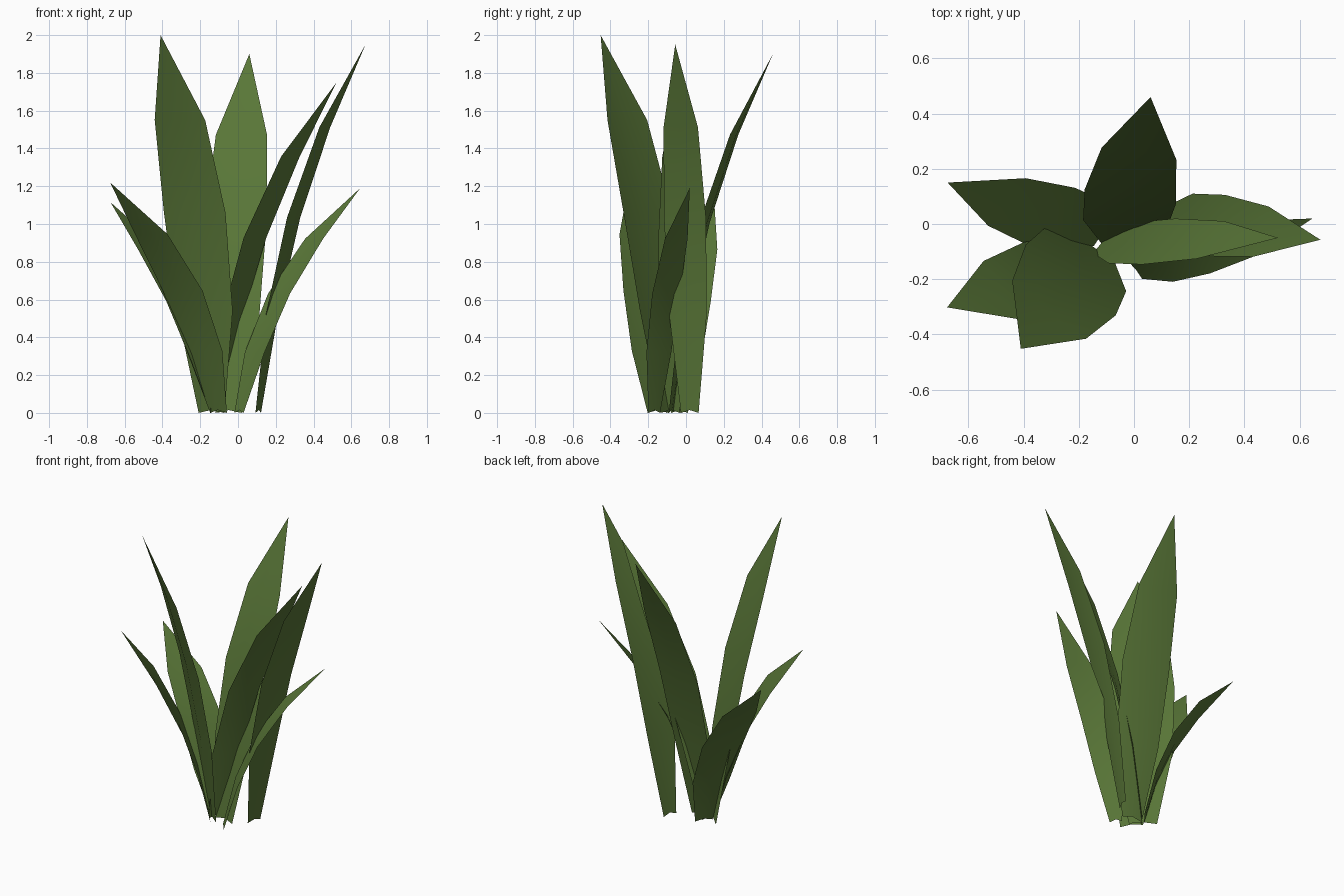
import bpy
import bmesh
from mathutils import Vector

cube = bpy.data.objects.get("Cube")
if cube:
    bpy.data.objects.remove(cube, do_unlink=True)

# One leaf green
green = bpy.data.materials.new("leaf_green")
green.use_nodes = True
colour = (0.1, 0.183, 0.039, 1.0)
green.diffuse_color = colour
shader = green.node_tree.nodes["Principled BSDF"]
shader.inputs["Base Color"].default_value = colour
shader.inputs["Roughness"].default_value = 0.9

# Shared leaf outline: (height fraction, outward lean fraction, width fraction)
OUTLINE = [(0, 0, 0.42), (0.27, 0.13, 0.9), (0.53, 0.33, 1.0), (0.775, 0.62, 0.82)]
KEEL = 0.08  # depth of the centre fold against the half width


def make_leaf(name, base, tip, half_width):
    """Build a bending, softly folded blade from its root, tip and widest half span."""
    root = Vector((*base, 0.0))
    end = Vector(tip)
    side = Vector((*half_width, 0.0))
    lean = end - root
    outward = Vector((-side.y, side.x, 0.0))
    if outward.dot(lean) < 0:
        outward.negate()

    bm = bmesh.new()
    rows = []
    for height, bend, width in OUTLINE:
        centre = root + Vector((lean.x * bend, lean.y * bend, lean.z * height))
        middle = centre + outward * (KEEL * width)
        if height == 0:
            middle.z += 0.015
        points = (centre - side * width, middle, centre + side * width)
        rows.append([bm.verts.new(p) for p in points])

    # Strips between rows, then the pointed end
    for low, high in zip(rows, rows[1:]):
        for i in range(2):
            bm.faces.new((low[i], low[i + 1], high[i + 1], high[i]))
    point = bm.verts.new(end)
    for i in range(2):
        bm.faces.new((rows[-1][i], rows[-1][i + 1], point))

    # Face the upper side of the leaf inward and up
    bm.normal_update()
    if sum((f.normal.dot(outward) for f in bm.faces), 0.0) > 0:
        bmesh.ops.reverse_faces(bm, faces=bm.faces[:])
    for face in bm.faces:
        face.smooth = True

    mesh = bpy.data.meshes.new(name)
    bm.to_mesh(mesh)
    bm.free()
    mesh.materials.append(green)
    leaf = bpy.data.objects.new(name, mesh)
    bpy.context.collection.objects.link(leaf)


# Tall inner leaves
make_leaf("tall_front_leaf", (-0.14, -0.08), (-0.41, -0.452, 2.0), (0.163, -0.128))
make_leaf("tall_back_leaf", (-0.05, -0.08), (0.06, 0.46, 1.9), (0.165, -0.027))
make_leaf("tall_left_leaf", (0.107, 0.02), (0.675, -0.057, 1.95), (0.035, 0.111))
make_leaf("middle_left_leaf", (-0.123, -0.07), (0.522, -0.05, 1.75), (0.06, 0.083))

# Short outer leaves
make_leaf("short_left_leaf", (0.005, -0.168), (0.647, 0.02, 1.19), (0.058, -0.073))
make_leaf("short_front_right_leaf", (-0.103, -0.147), (-0.677, -0.302, 1.22), (0.105, -0.133))
make_leaf("short_back_right_leaf", (-0.11, -0.035), (-0.675, 0.15, 1.115), (0.083, 0.105))
